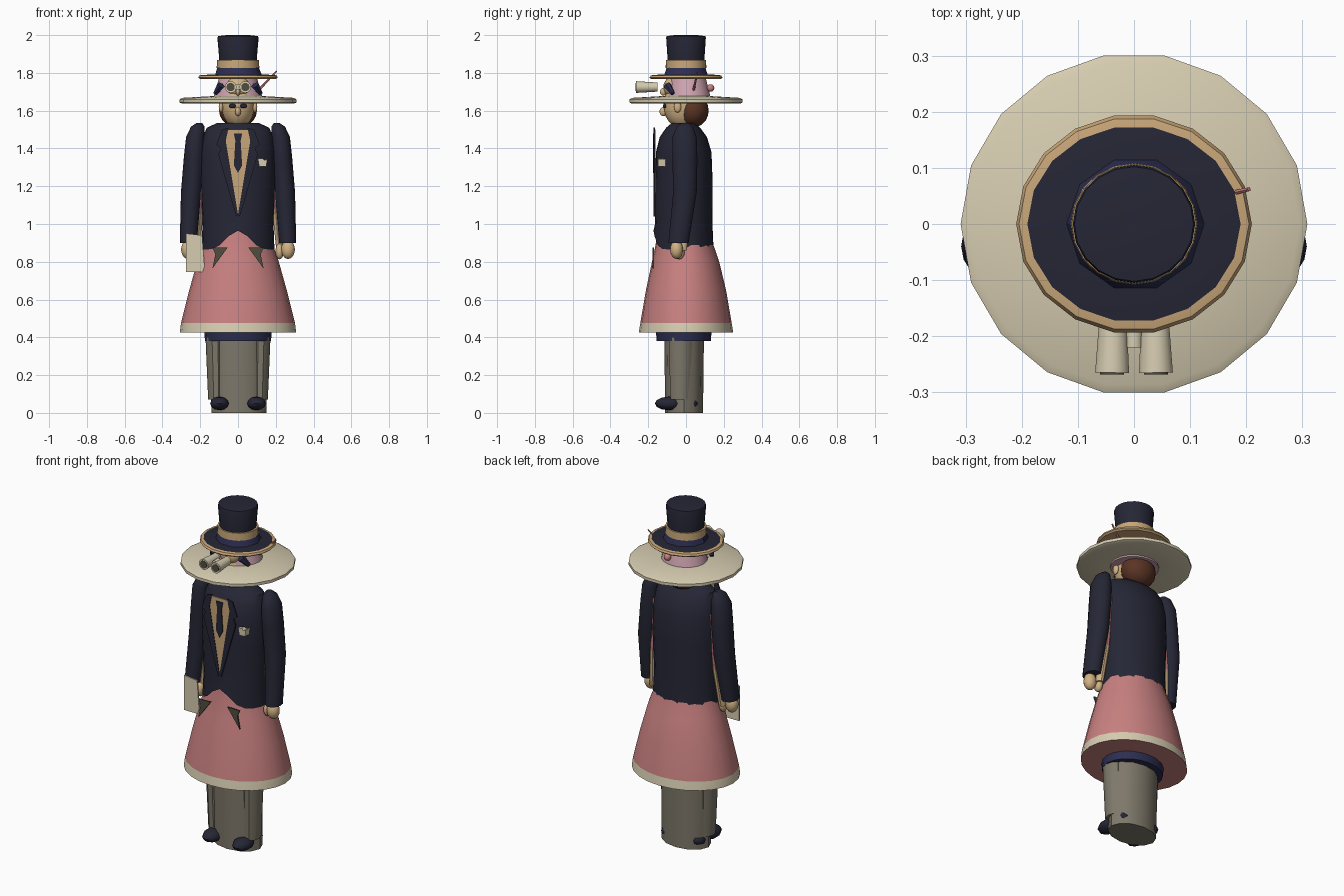
import bpy, bmesh, math
from mathutils import Matrix, Vector


def material(name, r, g, b):
    lin = [((c / 255 + 0.055) / 1.055) ** 2.4 for c in (r, g, b)]
    m = bpy.data.materials.new(name)
    m.diffuse_color = (*lin, 1)
    return m


NAVY = material("navy cloth", 37, 38, 53)
INDIGO = material("indigo ribbon", 44, 46, 80)
PINK = material("dusty pink", 200, 128, 128)
MAUVE = material("pale mauve", 208, 165, 178)
CREAM = material("cream", 214, 204, 176)
TAUPE = material("taupe trousers", 126, 120, 106)
SKIN = material("skin", 210, 178, 132)
TAN = material("tan", 200, 166, 120)
BROWN = material("brown hair", 90, 52, 36)
OLIVE = material("dark olive", 80, 77, 64)


def finish(name, bm, mats, angle=35):
    bmesh.ops.recalc_face_normals(bm, faces=bm.faces)
    mesh = bpy.data.meshes.new(name)
    bm.to_mesh(mesh)
    bm.free()
    for m in mats:
        mesh.materials.append(m)
    ob = bpy.data.objects.new(name, mesh)
    bpy.context.collection.objects.link(ob)
    bpy.ops.object.select_all(action='DESELECT')
    ob.select_set(True)
    bpy.context.view_layer.objects.active = ob
    bpy.ops.object.shade_smooth_by_angle(angle=math.radians(angle))
    return ob


def loft(name, rings, mats, n=18, bands=None, ring_loop=False, matrix=None, hem=None):
    """Rings are (z, cx, cy, rx, ry); bands gives a material slot per band."""
    bm = bmesh.new()
    loops = []
    for k, (z, cx, cy, rx, ry) in enumerate(rings):
        loop = []
        for i in range(n):
            a = 2 * math.pi * i / n
            h = hem(a, i) if hem and k == 0 else z
            loop.append(bm.verts.new((cx + rx * math.cos(a), cy + ry * math.sin(a), h)))
        loops.append(loop)
    pairs = list(zip(loops, loops[1:]))
    if ring_loop:
        pairs.append((loops[-1], loops[0]))
    for k, (lo, up) in enumerate(pairs):
        for i in range(n):
            j = (i + 1) % n
            f = bm.faces.new((lo[i], lo[j], up[j], up[i]))
            f.material_index = bands[k] if bands else 0
    if not ring_loop:
        if not hem:
            f = bm.faces.new(loops[0])
            f.material_index = bands[0] if bands else 0
        f = bm.faces.new(loops[-1])
        f.material_index = bands[-1] if bands else 0
    if matrix:
        bm.transform(matrix)
    return finish(name, bm, mats)


def ball(name, loc, size, mat, u=16, v=10):
    bm = bmesh.new()
    bmesh.ops.create_uvsphere(bm, u_segments=u, v_segments=v, radius=1)
    bm.transform(Matrix.Translation(loc) @ Matrix.Diagonal((*size, 1)))
    return finish(name, bm, [mat], 50)


def plate(name, pts, y, mat, thick=0.008):
    """Flat panel in the xz plane, its front face at y."""
    bm = bmesh.new()
    f = bm.faces.new([bm.verts.new((x, y, z)) for x, z in pts])
    ext = bmesh.ops.extrude_face_region(bm, geom=[f])
    vs = [g for g in ext["geom"] if isinstance(g, bmesh.types.BMVert)]
    bmesh.ops.translate(bm, verts=vs, vec=(0, thick, 0))
    return finish(name, bm, [mat])


def rod(name, a, b, r1, r2, mat, n=12):
    a, b = Vector(a), Vector(b)
    bm = bmesh.new()
    bmesh.ops.create_cone(bm, cap_ends=True, segments=n, radius1=r1, radius2=r2, depth=(b - a).length)
    rot = (b - a).to_track_quat('Z', 'Y').to_matrix().to_4x4()
    bm.transform(Matrix.Translation((a + b) / 2) @ rot)
    return finish(name, bm, [mat])


def flip(pts, s):
    return [(s * x, z) for x, z in pts]


# Trousers, waist tube and shoes
loft("trouser_column", [(0, 0.005, -0.01, 0.145, 0.1), (0.4, 0, -0.01, 0.15, 0.105)], [TAUPE], n=12)
ball("column_foot", (0, -0.01, 0.012), (0.09, 0.07, 0.012), TAN)
loft("underskirt_band", [(0.38, 0, -0.012, 0.175, 0.143), (0.46, 0, -0.012, 0.18, 0.15)], [INDIGO], n=20)
for s, side in ((-1, "right"), (1, "left")):
    loft("trouser_leg_" + side, [(0.07, s * 0.115, -0.03, 0.043, 0.055),
                                 (0.4, s * 0.122, -0.03, 0.05, 0.065)], [TAUPE], n=10)
    ball("shoe_toe_" + side, (s * 0.098, -0.09, 0.05), (0.052, 0.075, 0.036), NAVY, 10, 6)
    ball("shoe_heel_" + side, (s * 0.098, 0.02, 0.05), (0.04, 0.045, 0.032), NAVY, 8, 6)

# Skirt with cream hem
loft("skirt", [(0.425, 0, 0, 0.29, 0.232), (0.425, 0, 0, 0.308, 0.25), (0.475, 0, 0, 0.302, 0.242),
               (0.65, 0, 0, 0.258, 0.212), (0.8, 0, -0.002, 0.216, 0.178), (0.89, 0, -0.008, 0.185, 0.153),
               (0.99, 0, -0.01, 0.16, 0.14)],
     [PINK, CREAM], n=24, bands=[0, 1, 0, 0, 0, 0])


# Jacket with cutaway front and ragged back hem
def jacket_hem(a, i):
    front = max(0, -math.sin(a))
    z = 0.865 + 0.1 * front ** 10
    if math.sin(a) > 0.2:
        z = 0.89 - (0.07 if i % 3 == 0 else 0)
    return z


loft("jacket_body", [(0.88, 0, -0.012, 0.193, 0.16), (1.0, 0, -0.012, 0.188, 0.152),
                     (1.22, 0, -0.012, 0.2, 0.153), (1.38, 0, -0.012, 0.197, 0.147),
                     (1.46, 0, -0.014, 0.187, 0.125), (1.51, 0, -0.015, 0.165, 0.09),
                     (1.535, 0, -0.015, 0.11, 0.06)], [NAVY], n=24, hem=jacket_hem)
plate("shirt_front", [(-0.075, 1.5), (0, 1.05), (0.075, 1.5)], -0.17, TAN)
plate("necktie", [(-0.022, 1.48), (-0.014, 1.44), (-0.022, 1.31), (0, 1.27), (0.022, 1.31),
                  (0.014, 1.44), (0.022, 1.48)], -0.175, NAVY)
plate("pocket_square", [(0.105, 1.345), (0.112, 1.305), (0.15, 1.305), (0.155, 1.345), (0.14, 1.338),
                        (0.128, 1.348)], -0.149, CREAM, 0.04)
for s, side in ((-1, "right"), (1, "left")):
    plate("lapel_" + side, flip([(0.05, 1.51), (0.085, 1.5), (0.115, 1.42), (0.09, 1.4), (0.105, 1.37),
                                 (0.01, 1.04), (0, 1.05), (0.065, 1.44)], s), -0.173, NAVY)
    plate("torn_lining_" + side, flip([(0.055, 0.875), (0.135, 0.875), (0.12, 0.84), (0.135, 0.765)], s),
          -0.178, OLIVE)

    # Sleeves, inner arms and hands
    loft("sleeve_" + side, [(0.9, s * 0.263, -0.04, 0.045, 0.055), (1.17, s * 0.247, -0.005, 0.055, 0.064),
                            (1.35, s * 0.232, -0.006, 0.055, 0.068), (1.46, s * 0.225, -0.008, 0.05, 0.066),
                            (1.515, s * 0.213, -0.006, 0.036, 0.045), (1.535, s * 0.205, -0.004, 0.015, 0.02)],
         [NAVY], n=14)
    loft("inner_arm_" + side, [(0.86, s * 0.225, -0.02, 0.022, 0.025), (1.08, s * 0.205, 0, 0.025, 0.03),
                               (1.4, s * 0.185, 0, 0.03, 0.04)], [SKIN, PINK], n=10, bands=[0, 1])
    ball("hand_" + side, (s * 0.265, -0.05, 0.865), (0.036, 0.034, 0.05), SKIN)
    ball("inner_hand_" + side, (s * 0.22, -0.035, 0.855), (0.022, 0.028, 0.042), SKIN)

# Sheet of paper
plate("paper_sheet", [(-0.275, 0.745), (-0.175, 0.745), (-0.19, 0.94), (-0.275, 0.95)], -0.11, CREAM)

# Head, hair and face
ball("head", (0, -0.02, 1.63), (0.088, 0.1, 0.125), SKIN, 20, 12)
ball("hair", (0, 0.035, 1.60), (0.1, 0.085, 0.09), BROWN)
ball("nose", (0, -0.12, 1.595), (0.015, 0.02, 0.024), SKIN)
ball("upper_face", (0, -0.07, 1.725), (0.065, 0.05, 0.055), SKIN)
ball("upper_nose", (0, -0.12, 1.70), (0.012, 0.018, 0.02), SKIN)
for s, side in ((-1, "right"), (1, "left")):
    ball("moustache_" + side, (s * 0.027, -0.112, 1.625), (0.022, 0.01, 0.012), NAVY)
    ball("ear_" + side, (s * 0.09, -0.045, 1.62), (0.012, 0.02, 0.03), SKIN)

# Wide sun hat
loft("wide_brim", [(1.648, 0, 0, 0.12, 0.115), (1.637, 0, 0, 0.295, 0.29), (1.643, 0, 0, 0.309, 0.305),
                   (1.66, 0, 0, 0.309, 0.305), (1.668, 0, 0, 0.295, 0.29), (1.678, 0, 0, 0.12, 0.115)],
     [CREAM], n=18, ring_loop=True)
loft("brim_lining", [(1.638, 0, 0.005, 0.135, 0.125), (1.65, 0, 0.005, 0.135, 0.125)], [MAUVE])
loft("sun_hat_crown", [(1.66, 0, 0.015, 0.132, 0.118), (1.70, 0, 0.013, 0.122, 0.112),
                       (1.775, 0, 0.01, 0.1, 0.095)], [MAUVE])
for s in (-1, 1):
    rod("hat_ribbon", (s * 0.12, -0.07, 1.69), (s * 0.09, -0.1, 1.735), 0.012, 0.022, INDIGO, 6)
ball("hat_bead", (0.03, 0.13, 1.72), (0.02, 0.02, 0.02), PINK)
rod("hat_pin", (0.11, 0.04, 1.71), (0.205, 0.062, 1.81), 0.007, 0.004, PINK, 6)

# Binoculars
for s, side in ((-1, "right"), (1, "left")):
    x = s * 0.039
    rod("binocular_tube_" + side, (x, -0.265, 1.725), (x * 0.95, -0.15, 1.725), 0.031, 0.024, CREAM, 14)
    rod("binocular_lens_" + side, (x, -0.268, 1.725), (x, -0.262, 1.725), 0.022, 0.022, OLIVE, 14)
rod("binocular_bridge", (0, -0.22, 1.725), (0, -0.18, 1.725), 0.016, 0.016, CREAM)

# Top hat
loft("top_hat_brim", [(1.767, 0, 0, 0.1, 0.1), (1.767, 0, 0, 0.2, 0.187), (1.775, 0, 0, 0.21, 0.196),
                      (1.786, 0, 0, 0.205, 0.19), (1.789, 0, 0, 0.19, 0.175), (1.793, 0, 0, 0.1, 0.1)],
     [TAN, NAVY], n=18, bands=[0, 0, 0, 0, 1])
loft("top_hat_ribbon", [(1.785, 0.003, 0, 0.125, 0.122), (1.828, 0, 0, 0.11, 0.108)], [INDIGO], n=10)
loft("top_hat_crown", [(1.785, 0, 0, 0.103, 0.102), (1.88, 0, 0, 0.1, 0.098), (1.985, 0, 0, 0.109, 0.105),
                       (1.995, 0, 0, 0.106, 0.102), (2.0, 0, 0, 0.06, 0.06)], [NAVY], n=20)
loft("top_hat_band", [(1.825, 0, 0, 0.113, 0.108), (1.868, 0, 0, 0.111, 0.106)], [TAN], n=20)
